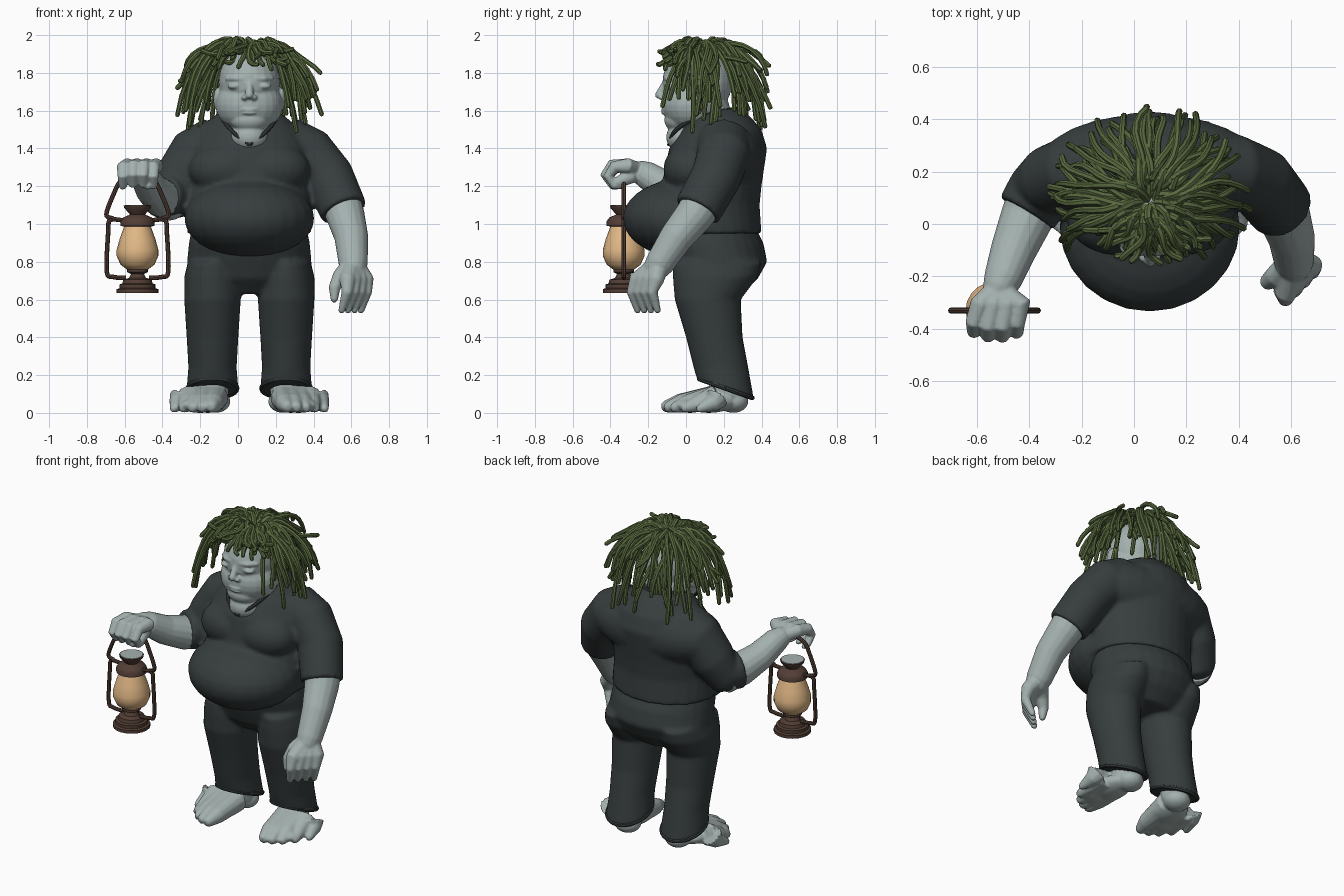
import bpy, bmesh, math, random
from mathutils import Vector, Matrix

if "Cube" in bpy.data.objects:
    bpy.data.objects.remove(bpy.data.objects["Cube"])
random.seed(4)
MIDDLE = .06  # x of the body's centre line
SIDES = (("right", -1), ("left", 1))


def material(name, *rgb):
    mat = bpy.data.materials.new(name)
    mat.use_nodes = True
    mat.diffuse_color = (*rgb, 1)
    mat.node_tree.nodes["Principled BSDF"].inputs["Base Color"].default_value = (*rgb, 1)
    return mat


SKIN = material("grey skin", .37, .44, .43)
CLOTH = material("dark cloth", .038, .047, .048)
HAIR = material("moss green", .1, .145, .05)
BRONZE = material("dark bronze", .085, .048, .036)
GLASS = material("amber glass", .76, .48, .24)


def circle(count):
    return [(math.cos(math.tau * i / count), math.sin(math.tau * i / count)) for i in range(count)]


def bridge(bm, rings):
    """Skin a stack of rings and cap both ends."""
    rings = [[bm.verts.new(point) for point in ring] for ring in rings]
    for lower, upper in zip(rings, rings[1:]):
        for i in range(len(lower)):
            bm.faces.new((lower[i - 1], lower[i], upper[i], upper[i - 1]))
    bm.faces.new(rings[0][::-1])
    bm.faces.new(rings[-1])


def tube(bm, path, start, end, sides=12, rounded=True):
    """Round tube along a path, its radius tapering from start to end."""
    path = [Vector(point) for point in path]
    last = len(path) - 1
    radii = [start + (end - start) * i / last for i in range(last + 1)]
    if rounded:
        path.append(path[-1] + (path[-1] - path[-2]).normalized() * end * .7)
        radii.append(end * .6)
    rings, previous, across = [], None, None
    for i, (point, radius) in enumerate(zip(path, radii)):
        along = (path[min(i + 1, len(path) - 1)] - path[max(i - 1, 0)]).normalized()
        if previous:
            across = previous.rotation_difference(along) @ across
        else:
            across = along.orthogonal().normalized()
        over, previous = along.cross(across), along
        rings.append([point + radius * (c * across + s * over) for c, s in circle(sides)])
    bridge(bm, rings)


def loft(bm, x, sections, tilt=0):
    """Sections are (height, front, back, half width); tilt slants the last one."""
    rings = []
    for section in sections:
        height, front, back, width = section
        slant = tilt if section == sections[-1] else 0
        rings.append([(x + width * c, (front + back) / 2 + (back - front) / 2 * s, height - slant * s)
                      for c, s in circle(28)])
    bridge(bm, rings)


def ball(bm, centre, radii):
    place = Matrix.Translation(centre) @ Matrix.Diagonal((*radii, 1))
    bmesh.ops.create_uvsphere(bm, u_segments=24, v_segments=14, radius=1, matrix=place)


def finish(name, bm, mat, voxel=None, smooth=3):
    bmesh.ops.recalc_face_normals(bm, faces=bm.faces)
    mesh = bpy.data.meshes.new(name)
    bm.to_mesh(mesh)
    bm.free()
    mesh.materials.append(mat)
    part = bpy.data.objects.new(name, mesh)
    bpy.context.collection.objects.link(part)
    if voxel:  # melt overlapping volumes into one skin
        remesh = part.modifiers.new("Blend", "REMESH")
        remesh.mode, remesh.voxel_size, remesh.use_smooth_shade = "VOXEL", voxel, True
        soften = part.modifiers.new("Soften", "SMOOTH")
        soften.factor, soften.iterations = .5, smooth
    else:
        bpy.ops.object.select_all(action="DESELECT")
        bpy.context.view_layer.objects.active = part
        part.select_set(True)
        bpy.ops.object.shade_smooth_by_angle(angle=math.radians(40))


def spline(controls, steps=6):
    """Catmull-Rom points through the controls."""
    padded = [Vector(point) for point in (controls[0], *controls, controls[-1])]
    points = []
    for before, a, b, after in zip(padded, padded[1:], padded[2:], padded[3:]):
        for t in (step / steps for step in range(steps)):
            out, into = (b - before) / 2, (after - a) / 2
            points.append(a + out * t + (3 * (b - a) - 2 * out - into) * t ** 2
                          + (2 * (a - b) + out + into) * t ** 3)
    return points + [padded[-1]]


# Shirt: trunk, belly, upper back, chest and two sleeves
bm = bmesh.new()
loft(bm, MIDDLE, [(.95, -.15, .4, .33), (1.1, -.2, .39, .33), (1.2, -.13, .4, .32), (1.4, -.09, .43, .32),
                  (1.5, -.03, .4, .27), (1.57, .02, .34, .19), (1.61, .08, .29, .12)])
ball(bm, (MIDDLE, -.01, 1.03), (.345, .325, .21))
ball(bm, (MIDDLE, .23, 1.36), (.42, .19, .19))
for name, side in SIDES:
    ball(bm, (MIDDLE + side * .12, .03, 1.29), (.2, .15, .14))
tube(bm, [(.26, .2, 1.42), (.38, .2, 1.37), (.48, .16, 1.25), (.56, .06, 1.07)], .15, .127, 20, False)
tube(bm, [(-.12, .2, 1.42), (-.23, .2, 1.37), (-.31, .17, 1.24), (-.36, .12, 1.14), (-.41, .04, 1.15)],
     .15, .12, 20, False)
finish("shirt", bm, CLOTH, .014, 5)

# Collar with a V at the throat
bm = bmesh.new()
half = [(0, -.09, 1.42), (.09, -.06, 1.49), (.14, .05, 1.56), (.11, .21, 1.6), (0, .27, 1.61)]
neckline = [(MIDDLE + x, y, z) for x, y, z in half] + [(MIDDLE - x, y, z) for x, y, z in half[-2::-1]]
tube(bm, spline(neckline), .011, .011, 8, False)
finish("collar", bm, CLOTH)

# Trousers: seat and two legs with slanted hems
bm = bmesh.new()
loft(bm, MIDDLE, [(1, -.1, .36, .3), (.9, -.13, .41, .32), (.8, -.09, .43, .33), (.71, -.05, .38, .31),
                  (.63, .03, .3, .2)])
for name, side in SIDES:
    loft(bm, MIDDLE + side * .195, [(.8, -.07, .4, .13), (.72, -.07, .38, .15), (.6, -.06, .29, .15),
                                    (.4, 0, .3, .137), (.24, .04, .33, .128), (.12, .06, .36, .138)], .05)
finish("trousers", bm, CLOTH, .013)

# Rolled trouser hems
for name, side in SIDES:
    bm = bmesh.new()
    hem = [(MIDDLE + side * .195 + .13 * c, .21 + .14 * s, .13 - .05 * s) for c, s in circle(28)]
    tube(bm, hem + hem[:1], .013, .013, 8, False)
    finish(name + "_trouser_hem", bm, CLOTH)

# Bare feet, turned outwards, with a solid sole and short toes
for name, side in SIDES:
    bm = bmesh.new()

    def at(out, y, z):
        return (MIDDLE + side * out, y, z)

    tube(bm, [at(.19, .2, .25), at(.19, .22, .08)], .09, .08)
    ball(bm, at(.18, .25, .06), (.08, .08, .06))
    ball(bm, at(.22, .12, .055), (.1, .14, .055))
    ball(bm, at(.26, .02, .04), (.11, .09, .04))
    for toe in range(5):
        out, tip, size = .2 + .05 * toe, -.105 + .011 * toe ** 2, .034 - .003 * toe
        tube(bm, [at(.9 * out, .16, .08), at(.95 * out, tip + .07, .05), at(out, tip, size)], .07, size)
    finish(name + "_foot", bm, SKIN, .008)

# Left arm hanging down with loose fingers
bm = bmesh.new()
wrist = Vector((.61, -.14, .79))
tube(bm, [(.53, .12, 1.16), (.57, .04, 1.04), (.6, -.05, .93), wrist, (.61, -.17, .75)], .115, .065, 16)
for finger in range(4):
    knuckle = Vector((.68 - .034 * finger, -.16 - .035 * finger, .7))
    tube(bm, [wrist, knuckle, knuckle + Vector((0, -.02, -.06)), knuckle + Vector((-.03, .01, -.16))], .055, .018)
tube(bm, [wrist, (.54, -.2, .72), (.51, -.22, .66), (.51, -.23, .6)], .055, .02)
finish("left_arm", bm, SKIN, .0075)

# Right arm raised, fingers hooked over the lantern handle
bm = bmesh.new()
wrist = Vector((-.52, -.25, 1.28))
tube(bm, [(-.36, .13, 1.13), (-.41, .02, 1.14), (-.46, -.1, 1.19), (-.5, -.21, 1.26), wrist], .115, .06, 16)
for finger in range(4):
    x = -.61 + .054 * finger
    knuckle = Vector((x, -.375 - .02 * math.sin(finger), 1.3 + .01 * math.sin(finger)))
    palm = (x + .02, -.31, 1.31)
    curl = [knuckle + Vector((0, y, z)) for y, z in ((0, 0), (-.035, -.05), (0, -.1), (.04, -.1))]
    tube(bm, [wrist, palm, *curl], .045, .016)
tube(bm, [wrist, (-.46, -.3, 1.25), (-.45, -.36, 1.22), (-.48, -.39, 1.2)], .05, .02)
finish("right_arm", bm, SKIN, .0065)

# Head with neck, nose, lips, eyelids, brows and ears
bm = bmesh.new()
ball(bm, (MIDDLE, .06, 1.75), (.163, .185, .185))
ball(bm, (MIDDLE, .035, 1.63), (.178, .16, .15))
ball(bm, (MIDDLE, -.04, 1.55), (.1, .075, .065))
tube(bm, [(MIDDLE, .08, 1.64), (MIDDLE, .11, 1.55), (MIDDLE, .11, 1.45)], .14, .14, 20)
ball(bm, (MIDDLE, -.01, 1.46), (.1, .095, .085))
tube(bm, [(MIDDLE, -.1, 1.76), (MIDDLE, -.144, 1.68)], .018, .022)
for name, side in SIDES:
    ball(bm, (MIDDLE + side * .025, -.125, 1.67), (.017, .022, .015))
    ball(bm, (MIDDLE + side * .078, -.088, 1.73), (.038, .03, .018))
    tube(bm, [(MIDDLE + side * x, y, 1.77) for x, y in ((.03, -.11), (.08, -.1), (.12, -.06))], .014, .012)
    ball(bm, (MIDDLE + side * .17, .07, 1.66), (.02, .04, .06))
for height, width in ((1.607, .045), (1.588, .037)):
    ball(bm, (MIDDLE, -.114, height), (width, .018, .009))
finish("head", bm, SKIN, .007, 2)

# Thick ropy locks fanning from the crown, swept clear of the face
bm = bmesh.new()
vary = random.uniform
for lock in range(125):
    angle = lock * 2.4 + vary(-.12, .12)
    c, s = math.cos(angle) * 1.08, math.sin(angle)
    if s < -.6:
        reach, drop = vary(.2, .27), vary(1.82, 1.92)
    elif lock % 3 == 0:
        reach, drop = vary(.3, .36), vary(1.66, 1.86)
    else:
        reach, drop = vary(.23, .36), vary(1.48, 1.72)
    root, rise = (vary(.01, .09), 1.92), (.1, vary(1.93, 2.07))
    fall, tip = (reach * vary(.7, .95), vary(1.84, 1.95)), (reach, drop)
    bend, path = vary(-.11, .11), []
    for t in (step / 9 for step in range(10)):
        weights = [math.comb(3, k) * t ** k * (1 - t) ** (3 - k) for k in range(4)]
        radius, height = (sum(w * p for w, p in zip(weights, axis)) for axis in zip(root, rise, fall, tip))
        sway = bend * t * t + .012 * math.sin(8 * t + lock)
        y = (radius * s + sway * c) * (.88 if s < 0 else 1)
        path.append((MIDDLE + radius * c - sway * s, .085 + y, height + .008 * math.sin(9 * t + 2 * lock)))
    tube(bm, path, .0165, .0125, 7)
finish("hair_locks", bm, HAIR)

# Lantern: turned body, side rails and carrying handle
LAMP = Vector((-.532, -.33, 0))


def lathe(name, mat, *profile):
    bm = bmesh.new()
    bridge(bm, [[LAMP + Vector((radius * c, radius * s, z)) for c, s in circle(20)] for radius, z in profile])
    finish(name, bm, mat)


def wire(name, controls, side=1):
    bm = bmesh.new()
    tube(bm, spline([LAMP + Vector((side * x, 0, z)) for x, z in controls]), .012, .012, 8)
    finish(name, bm, BRONZE)


lathe("lantern_base", BRONZE, (.11, .635), (.11, .655), (.096, .66), (.096, .68), (.08, .685), (.075, .705),
      (.045, .715), (.035, .735), (.055, .745), (.055, .765))
lathe("lantern_glass", GLASS, (.05, .755), (.09, .785), (.11, .83), (.11, .865), (.095, .92), (.066, 1))
lathe("lantern_cap", BRONZE, (.06, .985), (.09, .99), (.09, 1.015), (.075, 1.035), (.04, 1.05), (.07, 1.085),
      (.073, 1.097))
lathe("lantern_lid", SKIN, (.066, 1.09), (.066, 1.1))
for name, side in SIDES:
    wire("lantern_rail_" + name, [(.06, .715), (.13, .72), (.163, .75), (.155, .96), (.145, 1.02), (.08, 1.02)], side)
arch = [(.13, 1.03), (.165, 1.05), (.13, 1.15), (.085, 1.23)]
wire("lantern_handle", arch + [(0, 1.255)] + [(-x, z) for x, z in arch[::-1]])
